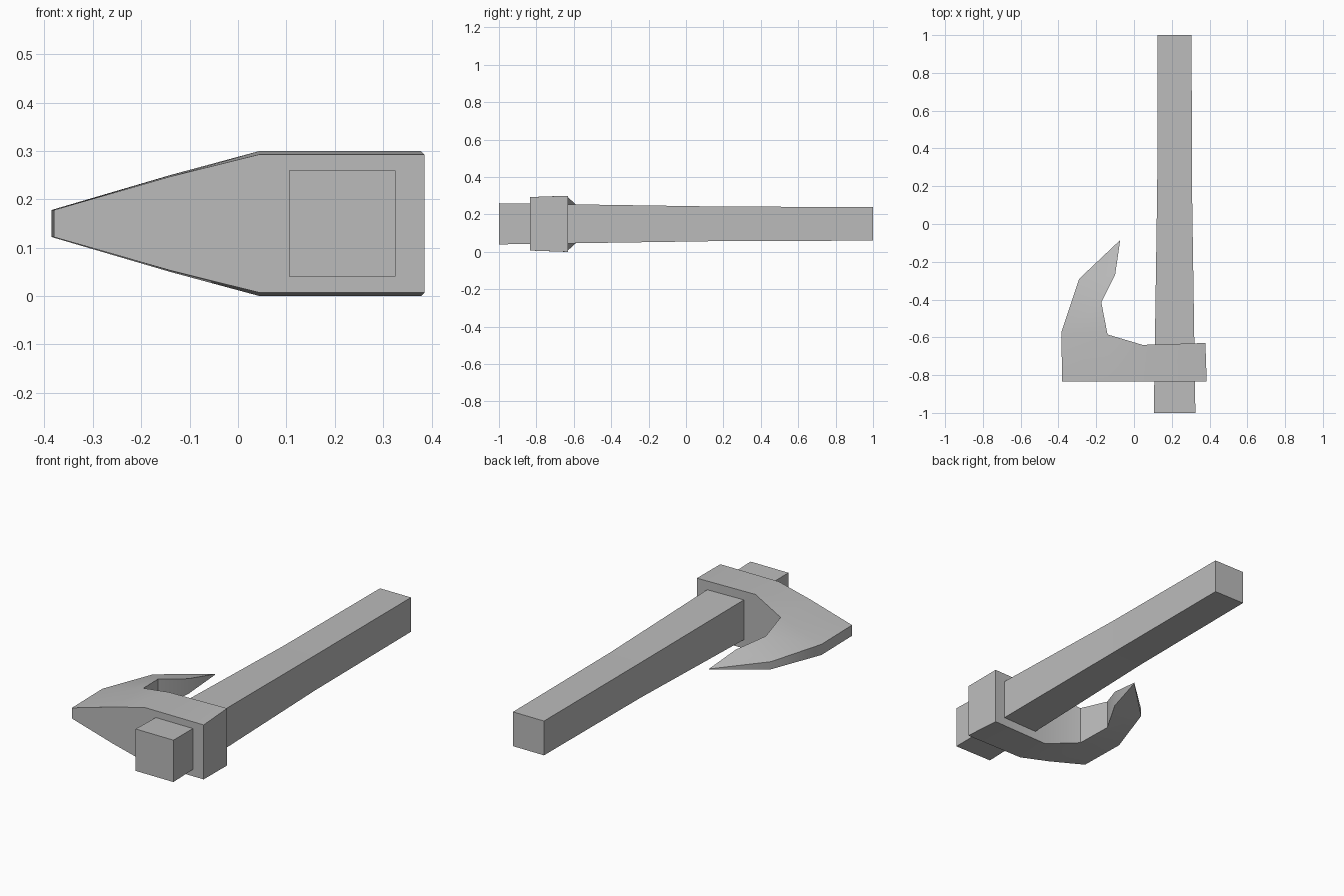
import bpy
import bmesh
import math

MID_Z = 0.15

old = bpy.data.objects.get("Cube")
if old:
    bpy.data.objects.remove(old, do_unlink=True)

grey = bpy.data.materials.new("plain grey")
grey.use_nodes = True
grey.diffuse_color = (0.5, 0.5, 0.5, 1)
grey.node_tree.nodes["Principled BSDF"].inputs["Base Color"].default_value = (0.5, 0.5, 0.5, 1)


def finish(bm, name):
    bmesh.ops.recalc_face_normals(bm, faces=bm.faces[:])
    mesh = bpy.data.meshes.new(name)
    bm.to_mesh(mesh)
    bm.free()
    mesh.materials.append(grey)
    obj = bpy.data.objects.new(name, mesh)
    bpy.context.collection.objects.link(obj)
    return obj


# Handle: square rings lofted along y, given as (y, half width)
bm = bmesh.new()
rings = []
for y, h in [(-1, 0.11), (-0.6, 0.104), (0.2, 0.092), (1, 0.09)]:
    rings.append([bm.verts.new((0.215 + sx * h, y, MID_Z + sz * h))
                  for sx, sz in ((-1, -1), (1, -1), (1, 1), (-1, 1))])
for a, b in zip(rings, rings[1:]):
    for i in range(4):
        j = (i + 1) % 4
        bm.faces.new((a[i], a[j], b[j], b[i]))
bm.faces.new(rings[0])
bm.faces.new(rings[-1])
finish(bm, "handle")

# Axe head: outline points as (x, y, half thickness), mirrored about mid height
outline = [
    (-0.38, -0.835, 0.028), (-0.14, -0.835, 0.097),
    (0.045, -0.835, 0.143), (0.385, -0.835, 0.143),
    (0.378, -0.63, 0.15), (0.045, -0.64, 0.15),
    (-0.14, -0.585, 0.10), (-0.173, -0.415, 0.075),
    (-0.10, -0.27, 0.04), (-0.073, -0.085, 0.002),
    (-0.29, -0.29, 0.02), (-0.385, -0.575, 0.028),
]
panels = [(0, 1, 6, 11), (1, 2, 5, 6), (2, 3, 4, 5), (11, 6, 7, 10), (10, 7, 8, 9)]
bm = bmesh.new()
upper = [bm.verts.new((x, y, MID_Z + t)) for x, y, t in outline]
lower = [bm.verts.new((x, y, MID_Z - t)) for x, y, t in outline]
for panel in panels:
    bm.faces.new([upper[i] for i in panel])
    bm.faces.new([lower[i] for i in reversed(panel)])
for i in range(len(outline)):
    j = (i + 1) % len(outline)
    bm.faces.new((lower[i], lower[j], upper[j], upper[i]))
head = finish(bm, "axe_head")

# Soft shading across the blade cheeks, crisp outer edges
bpy.ops.object.select_all(action='DESELECT')
head.select_set(True)
bpy.context.view_layer.objects.active = head
bpy.ops.object.shade_smooth_by_angle(angle=math.radians(30))
